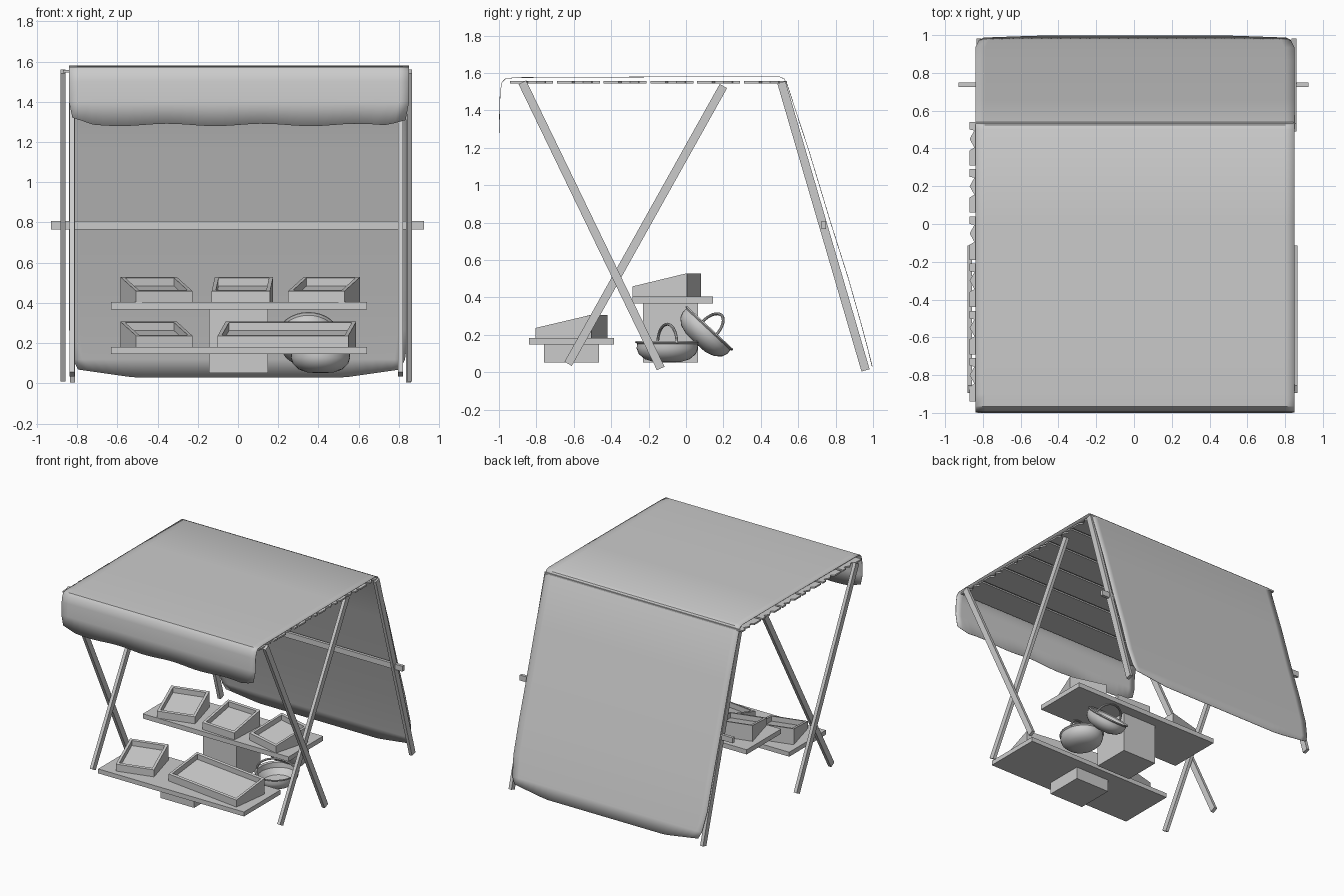
import bpy, bmesh, math
from mathutils import Matrix, Vector

if "Cube" in bpy.data.objects:
    bpy.data.objects.remove(bpy.data.objects["Cube"])

grey = bpy.data.materials.new("plain grey")
grey.use_nodes = True
COLOUR = (0.6, 0.6, 0.6, 1)
grey.diffuse_color = COLOUR
grey.node_tree.nodes["Principled BSDF"].inputs["Base Color"].default_value = COLOUR


def finish(name, bm, smooth=False, recalc=True):
    if recalc:
        bmesh.ops.recalc_face_normals(bm, faces=bm.faces)
    mesh = bpy.data.meshes.new(name)
    bm.to_mesh(mesh)
    bm.free()
    mesh.materials.append(grey)
    obj = bpy.data.objects.new(name, mesh)
    bpy.context.collection.objects.link(obj)
    if smooth:
        bpy.ops.object.select_all(action="DESELECT")
        bpy.context.view_layer.objects.active = obj
        obj.select_set(True)
        bpy.ops.object.shade_smooth_by_angle(angle=math.radians(35))
    return obj


def box(name, x, y, z):
    """Box from (min, max) ranges."""
    bm = bmesh.new()
    bmesh.ops.create_cube(bm, size=1)
    for v in bm.verts:
        v.co = [(a + b) / 2 + c * (b - a) for (a, b), c in zip((x, y, z), v.co)]
    return finish(name, bm)


def pole(name, x, top, foot):
    """Square pole leaning in the y-z plane."""
    a, b = Vector((x, *top)), Vector((x, *foot))
    bm = bmesh.new()
    bmesh.ops.create_cube(bm, size=1)
    bmesh.ops.scale(bm, vec=(0.025, 0.045, (a - b).length), verts=bm.verts)
    tilt = Matrix.Rotation(-math.atan2(a.y - b.y, a.z - b.z), 4, "X")
    bm.transform(Matrix.Translation((a + b) / 2) @ tilt)
    return finish(name, bm)


def tray(name, centre, width, turn, depth=0.30):
    """Wedge-shaped display tray with a sunken sloping floor."""
    bm = bmesh.new()
    bmesh.ops.create_cube(bm, size=1)
    for v in bm.verts:
        top = 0.125 if v.co.y > 0 else 0.055
        v.co = (v.co.x * width, v.co.y * depth, top if v.co.z > 0 else 0)
    bm.normal_update()
    lid = max(bm.faces, key=lambda f: f.normal.z)
    bmesh.ops.inset_individual(bm, faces=[lid], thickness=0.028)
    inner = bmesh.ops.extrude_discrete_faces(bm, faces=[lid])["faces"][0]
    bmesh.ops.translate(bm, vec=(0, 0, -0.04), verts=inner.verts)
    bm.transform(Matrix.Translation(centre) @ Matrix.Rotation(math.radians(turn), 4, "Z"))
    return finish(name, bm)


def basket(name, place):
    """Round bowl with a rolled lip and an arched handle."""
    profile = [(0, 0), (0.07, 0.002), (0.12, 0.018), (0.152, 0.045), (0.164, 0.075),
               (0.162, 0.1), (0.172, 0.108), (0.17, 0.115), (0.155, 0.108),
               (0.15, 0.07), (0.11, 0.03), (0, 0.015)]
    bm = bmesh.new()
    verts = [bm.verts.new((r, 0, z)) for r, z in profile]
    edges = [bm.edges.new(p) for p in zip(verts, verts[1:])]
    bmesh.ops.spin(bm, geom=verts + edges, cent=(0, 0, 0), axis=(0, 0, 1),
                   angle=math.tau, steps=32)
    bmesh.ops.remove_doubles(bm, verts=bm.verts, dist=0.0005)
    bmesh.ops.scale(bm, vec=(0.9, 1, 1), verts=bm.verts)
    # handle
    rings, around, lean = 16, 8, math.radians(20)
    loops = []
    for i in range(rings + 1):
        a = math.pi * i / rings
        out = Vector((math.cos(a) * math.cos(lean), math.cos(a) * math.sin(lean), math.sin(a)))
        side = Vector((-math.sin(lean), math.cos(lean), 0))
        mid = Vector((out.x * 0.15, out.y * 0.15, 0.105 + out.z * 0.1))
        loops.append([bm.verts.new(mid + 0.008 * (out * math.cos(t) + side * math.sin(t)))
                      for t in (math.tau * k / around for k in range(around))])
    for p, q in zip(loops, loops[1:]):
        for k in range(around):
            n = (k + 1) % around
            bm.faces.new((p[k], p[n], q[n], q[k]))
    bm.faces.new(loops[0])
    bm.faces.new(loops[-1])
    bm.transform(place)
    return finish(name, bm, smooth=True)


# Cloth canopy: front flap, roof and long back flap
cloth = [(-1, 1.285), (-0.998, 1.4), (-0.995, 1.5), (-0.985, 1.55), (-0.965, 1.572),
         (-0.9, 1.577), (-0.5, 1.579), (0, 1.581), (0.5, 1.581), (0.525, 1.57),
         (0.54, 1.545), (0.66, 1.18), (0.775, 0.8), (0.87, 0.5), (0.935, 0.27),
         (0.975, 0.12), (0.997, 0.03)]
COLS = 32
bm = bmesh.new()
rows = []
for i, (y, z) in enumerate(cloth):
    row = []
    for k in range(COLS + 1):
        u = 2 * k / COLS - 1
        half, dz = 0.845, 0
        if i == 0:
            half = 0.828
            dz = 0.006 * math.sin(u * 11) + 0.03 * max(0, abs(u) - 0.88) / 0.12
        elif z < 0.3:
            half = 0.845 - 0.045 * ((0.3 - z) / 0.27) ** 2
            if i == len(cloth) - 1:
                dz = 0.04 * max(0, abs(u) - 0.65) / 0.35
        row.append(bm.verts.new((0.005 + u * half, y - dz * 0.25 * (y > 0), z + dz)))
    rows.append(row)
for p, q in zip(rows, rows[1:]):
    for k in range(COLS):
        bm.faces.new((p[k], p[k + 1], q[k + 1], q[k]))
canopy = finish("cloth_canopy", bm, smooth=True, recalc=False)
thick = canopy.modifiers.new("cloth thickness", "SOLIDIFY")
thick.thickness = 0.003

# Roof slats with split ends
for i in range(6):
    y = 0.54 - 0.25 * i
    end = [(-0.87, 0), (-0.87, -0.04), (-0.845, -0.045), (-0.87, -0.09),
           (-0.845, -0.135), (-0.87, -0.15), (-0.87, -0.23)]
    outline = end + [(-x - 0.025, d) for x, d in reversed(end)]
    bm = bmesh.new()
    face = bm.faces.new([bm.verts.new((x, y + d, 1.545)) for x, d in outline])
    top = bmesh.ops.extrude_face_region(bm, geom=[face])["geom"]
    bmesh.ops.translate(bm, vec=(0, 0, 0.012),
                        verts=[v for v in top if isinstance(v, bmesh.types.BMVert)])
    finish(f"roof_slat_{i + 1}", bm)

# Crossed side poles and rear poles
for side, xs in (("right", (-0.87, -0.825, -0.822)), ("left", (0.853, 0.808, 0.847))):
    pole(f"{side}_front_pole", xs[0], (-0.875, 1.55), (-0.135, 0.02))
    pole(f"{side}_crossing_pole", xs[1], (0.2, 1.53), (-0.63, 0.045))
    pole(f"{side}_rear_pole", xs[2], (0.51, 1.55), (0.96, 0.01))
box("rear_crossbar", (-0.93, 0.925), (0.725, 0.748), (0.765, 0.808))

# Shelves on support blocks
box("lower_shelf", (-0.63, 0.64), (-0.84, -0.385), (0.147, 0.182))
box("lower_support", (-0.145, 0.15), (-0.76, -0.465), (0.053, 0.148))
box("upper_shelf", (-0.63, 0.64), (-0.285, 0.145), (0.367, 0.404))
box("upper_support", (-0.145, 0.15), (-0.23, 0.065), (0.053, 0.368))

# Display trays
tray("upper_right_tray", (-0.405, -0.103, 0.404), 0.29, 15)
tray("upper_middle_tray", (0.022, -0.115, 0.404), 0.29, -3)
tray("upper_left_tray", (0.428, -0.103, 0.404), 0.29, -15)
tray("lower_right_tray", (-0.405, -0.615, 0.182), 0.29, 15)
tray("lower_wide_tray", (0.243, -0.612, 0.182), 0.655, -7.5)

# Baskets under the upper shelf, one resting against the other
basket("flat_basket", Matrix.Translation((0.41, -0.1, 0.052)))
basket("tilted_basket", Matrix.Translation((0.35, 0.05, 0.155))
       @ Matrix.Rotation(math.radians(-43), 4, "X"))
